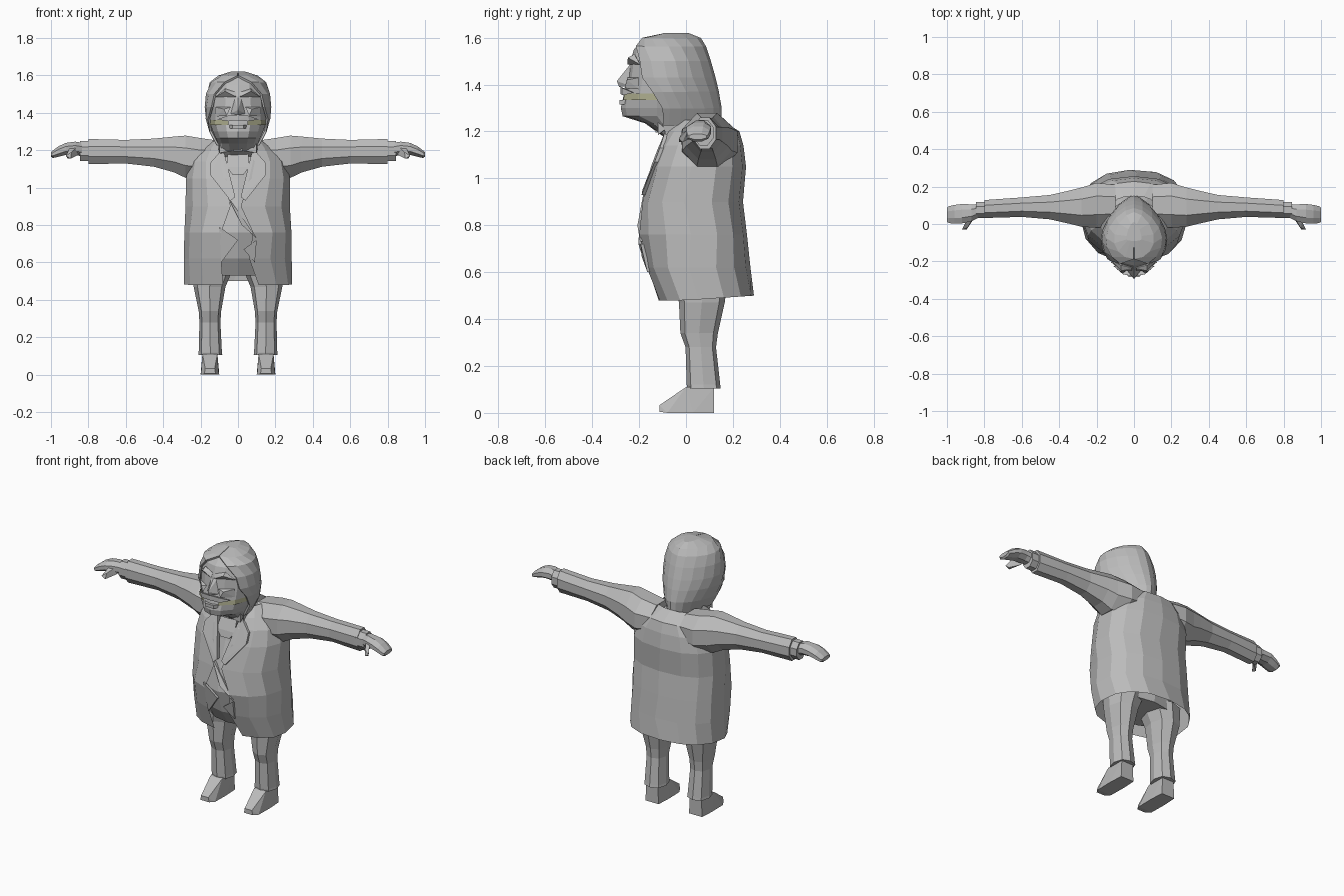
import bpy, bmesh, math
from mathutils import Vector


def material(name, rgb):
    m = bpy.data.materials.new(name)
    m.diffuse_color = (*rgb, 1)
    return m


GREY = material("plain grey", (0.5, 0.5, 0.5))
TEETH = material("dull yellow", (0.42, 0.42, 0.27))


def finish(name, bm, mat=GREY):
    bmesh.ops.recalc_face_normals(bm, faces=bm.faces)
    me = bpy.data.meshes.new(name)
    bm.to_mesh(me)
    bm.free()
    me.materials.append(mat)
    ob = bpy.data.objects.new(name, me)
    bpy.context.collection.objects.link(ob)
    return ob


def loft(name, rings, closed=True, caps=True, mat=GREY):
    bm = bmesh.new()
    vs = [[bm.verts.new(p) for p in r] for r in rings]
    n = len(rings[0])
    for a, b in zip(vs, vs[1:]):
        for i in range(n if closed else n - 1):
            j = (i + 1) % n
            bm.faces.new((a[i], a[j], b[j], b[i]))
    if caps:
        bm.faces.new(vs[0])
        bm.faces.new(vs[-1])
    return finish(name, bm, mat)


def hull(name, pts, mat=GREY):
    bm = bmesh.new()
    for p in pts:
        bm.verts.new(p)
    res = bmesh.ops.convex_hull(bm, input=bm.verts)
    junk = [e for e in res["geom_interior"] if isinstance(e, bmesh.types.BMVert)]
    bmesh.ops.delete(bm, geom=junk, context='VERTS')
    return finish(name, bm, mat)


def ring(z, hw, yf, yb, yc, n=12, gaps=None, p=1.0, pb=1.0, cx=0.0):
    """Horizontal section starting at the front; gaps leaves an opening there."""
    if gaps:
        a, b = [math.asin(min(1, g / hw) ** (1 / p)) for g in gaps]
        angles = [a + (2 * math.pi - a - b) * i / (n - 1) for i in range(n)]
    else:
        angles = [2 * math.pi * i / n for i in range(n)]
    out = []
    for t in angles:
        s, c = math.sin(t), math.cos(t)
        e = p if c > 0 else pb
        d = yf - yc if c > 0 else yb - yc
        out.append(Vector((cx + math.copysign(hw * abs(s) ** e, s), yc + d * abs(c) ** e, z)))
    return out


def xring(s, x, yc, zc, hy, hz, n=8):
    """Section across an arm that runs along x; s is the side."""
    k = 1 / math.cos(math.pi / n)
    return [Vector((s * x, yc + hy * k * math.cos(t), zc + hz * k * math.sin(t)))
            for t in [2 * math.pi * (i + 0.5) / n for i in range(n)]]


# Coat: z, half width, front y, back y, right opening, left opening
COAT = [(0.48, .29, -.12, .29, .11, .08), (0.62, .29, -.17, .275, .06, .09),
        (0.76, .287, -.205, .26, .08, .09), (0.90, .283, -.185, .243, .015, .04),
        (1.05, .28, -.152, .256, .06, .06), (1.14, .255, -.12, .245, .08, .08),
        (1.20, .20, -.09, .228, .09, .09), (1.25, .13, -.055, .15, .09, .09)]
rings = []
for z, hw, yf, yb, gr, gl in COAT:
    r = ring(z, hw, yf, yb, .06, 15, (gr, gl), .85, .85)
    if z < .5:
        for v in r:
            v.z += .02 * max(0, v.y) / .29
    rings.append(r)
loft("coat", rings, closed=False, caps=False)


def coat_y(x, z):
    """Front surface of the coat at x, z."""
    for a, b in zip(COAT, COAT[1:]):
        if a[0] <= z <= b[0]:
            t = (z - a[0]) / (b[0] - a[0])
            hw, yf = [a[k] + t * (b[k] - a[k]) for k in (1, 2)]
            s = (abs(x) / hw) ** (1 / .85)
            return .06 - (.06 - yf) * math.sqrt(max(0, 1 - s * s)) ** .85
    return 0


# Waistcoat under the open coat
loft("waistcoat", [ring(z, hw, yf, yb, .05, 12) for z, hw, yf, yb in [
    (.53, .21, -.10, .18), (.62, .225, -.16, .19), (.76, .23, -.2, .19), (.9, .22, -.175, .18),
    (1.05, .2, -.125, .18), (1.15, .17, -.1, .17), (1.21, .12, -.075, .13)]])

# Lapels
for s in (1, -1):
    pts = []
    for x, z in [(.08, 1.21), (.15, 1.13), (.15, 1.07), (.04, .93), (.015, .95)]:
        y = coat_y(x, z)
        pts += [(s * x, y - .012, z), (s * x, y + .012, z)]
    hull("lapel", pts)

# Coat flap folds along the opening
for x0, z0, x1, z1, x2, z2 in [(-.06, .96, .02, .8, .10, .73), (-.10, .79, -.0, .72, -.09, .6),
                               (.10, .72, .03, .67, .09, .6)]:
    hull("coat_fold", [(x, coat_y(x, z) + d, z) for x, z in ((x0, z0), (x1, z1), (x2, z2))
                       for d in (-.008, .008)])

# Shirt front and bow tie
hull("shirt_front", [(x, y, z) for x, z, y0 in [(-.055, 1.18, -.09), (.055, 1.18, -.09),
     (-.06, 1.11, -.12), (.06, 1.11, -.12), (-.03, 1.07, -.13), (.03, 1.07, -.13)]
     for y in (y0, y0 + .05)])
for s in (1, -1):
    hull("bow_tie_wing", [(s * x, y, z) for x, z, h in [(.015, 1.215, .015), (.1, 1.225, .04)]
                          for y, zz in ((-.12, 0), (-.07, 0)) for z in (z - h, z + h)])
hull("bow_tie_knot", [(x, y, z) for x in (-.025, .025) for y in (-.13, -.07) for z in (1.195, 1.235)])

for s in (1, -1):
    # Sleeve, shirt cuff, hand and thumb
    loft("sleeve", [xring(s, *r) for r in [
        (.10, .10, 1.16, .11, .09), (.20, .10, 1.155, .12, .11), (.28, .09, 1.165, .105, .113),
        (.34, .09, 1.177, .09, .096), (.45, .09, 1.187, .065, .075), (.60, .09, 1.192, .052, .063),
        (.80, .08, 1.193, .048, .067)]])
    loft("shirt_cuff", [xring(s, x, .075, 1.195, .043, .054) for x in (.78, .845)])
    loft("hand", [xring(s, *r) for r in [
        (.83, .07, 1.203, .036, .036), (.87, .06, 1.21, .045, .036), (.92, .055, 1.207, .052, .032),
        (.96, .052, 1.193, .05, .028), (.99, .05, 1.178, .045, .02), (1.0, .05, 1.178, .038, .012)]])
    hull("thumb", [(s * x, y, z) for x, y, z in [
        (.86, .03, 1.22), (.855, .03, 1.175), (.9, .01, 1.21), (.89, -.02, 1.19),
        (.92, -.03, 1.17), (.91, -.015, 1.155), (.895, -.03, 1.155)]])

    # Trouser leg
    loft("trouser_leg", [ring(z, hw, yf, yb, (yf + yb) / 2, 8, p=.8, pb=.8, cx=s * cx)
         for z, cx, hw, yf, yb in [(.105, .148, .064, .005, .148), (.12, .148, .062, .003, .146),
         (.28, .15, .056, -.002, .128), (.34, .15, .06, -.024, .136),
         (.47, .152, .085, -.03, .165), (.58, .13, .11, -.05, .18)]])
    # Shoe
    hull("shoe", [(s * .15 + x * k, y, z) for x, y, z in [
        (.045, .12, 0), (.04, .12, .11), (.05, .03, 0), (.04, .0, .11), (.048, -.08, 0),
        (.032, -.06, .062), (.03, -.113, .005), (.025, -.113, .033), (.04, -.02, .08)]
        for k in (1, -1)])

# Head: z, half width, front y, back y
HEAD = [(1.16, .10, -.07, .12), (1.235, .11, -.175, .135), (1.265, .122, -.27, .14),
        (1.30, .138, -.278, .14), (1.345, .152, -.268, .13), (1.42, .158, -.25, .115),
        (1.49, .155, -.24, .095), (1.55, .14, -.222, .075), (1.59, .10, -.185, .055),
        (1.608, .045, -.10, .01)]
loft("head", [ring(z, hw, yf, yb, -.08, 14, pb=1.2) for z, hw, yf, yb in HEAD])

# Hair shell, open around the face
hair = loft("hair", [ring(z, hw, yf, yb, -.08, 15, (g, g), pb=1.2) for z, hw, yf, yb, g in [
    (1.23, .112, -.16, .146, .110), (1.30, .148, -.20, .146, .146), (1.37, .168, -.24, .134, .155),
    (1.43, .172, -.255, .120, .138), (1.50, .166, -.248, .10, .122), (1.56, .146, -.228, .08, .07),
    (1.594, .105, -.185, .06, .001), (1.614, .04, -.09, .01, .001)]], closed=False)
mod = hair.modifiers.new("thickness", 'SOLIDIFY')
mod.thickness = .012
mod.offset = 0

# Face: nose, brows, cheeks, lips and moustache
hull("nose", [(0, -.235, 1.49), (.02, -.23, 1.48), (-.02, -.23, 1.48), (0, -.295, 1.415),
              (0, -.285, 1.39), (.042, -.24, 1.395), (-.042, -.24, 1.395)])
hull("lower_lip", [(x, y, z) for x, y in ((-.05, -.25), (.05, -.25), (-.03, -.283), (.03, -.283))
                   for z in (1.315, 1.335)])
for s in (1, -1):
    hull("brow", [(s * x, y, z) for x, y, z in [
        (.01, -.25, 1.485), (.01, -.235, 1.51), (.07, -.248, 1.515), (.07, -.22, 1.53),
        (.12, -.195, 1.485), (.07, -.22, 1.49), (.03, -.2, 1.5)]])
    hull("cheek", [(s * x, y, z) for x, y, z in [
        (.04, -.25, 1.43), (.075, -.252, 1.42), (.12, -.2, 1.43), (.12, -.2, 1.38),
        (.06, -.262, 1.385), (.08, -.2, 1.4)]])
    hull("moustache", [(s * x, y, z) for x, y, z in [
        (0, -.28, 1.39), (0, -.28, 1.36), (.055, -.27, 1.385), (.06, -.268, 1.355),
        (.11, -.225, 1.365), (.03, -.22, 1.37)]])

# Thin strip of teeth around the mouth
loft("teeth", [ring(z, .157, yf, .1, -.08, 11, (g, g)) [:4] for z, yf, g in
               ((1.335, -.278, .05), (1.362, -.272, .05))], False, False, TEETH)
loft("teeth_left", [[Vector((-v.x, v.y, v.z)) for v in ring(z, .157, yf, .1, -.08, 11, (.05, .05))[:4]]
                    for z, yf in ((1.335, -.278), (1.362, -.272))], False, False, TEETH)
